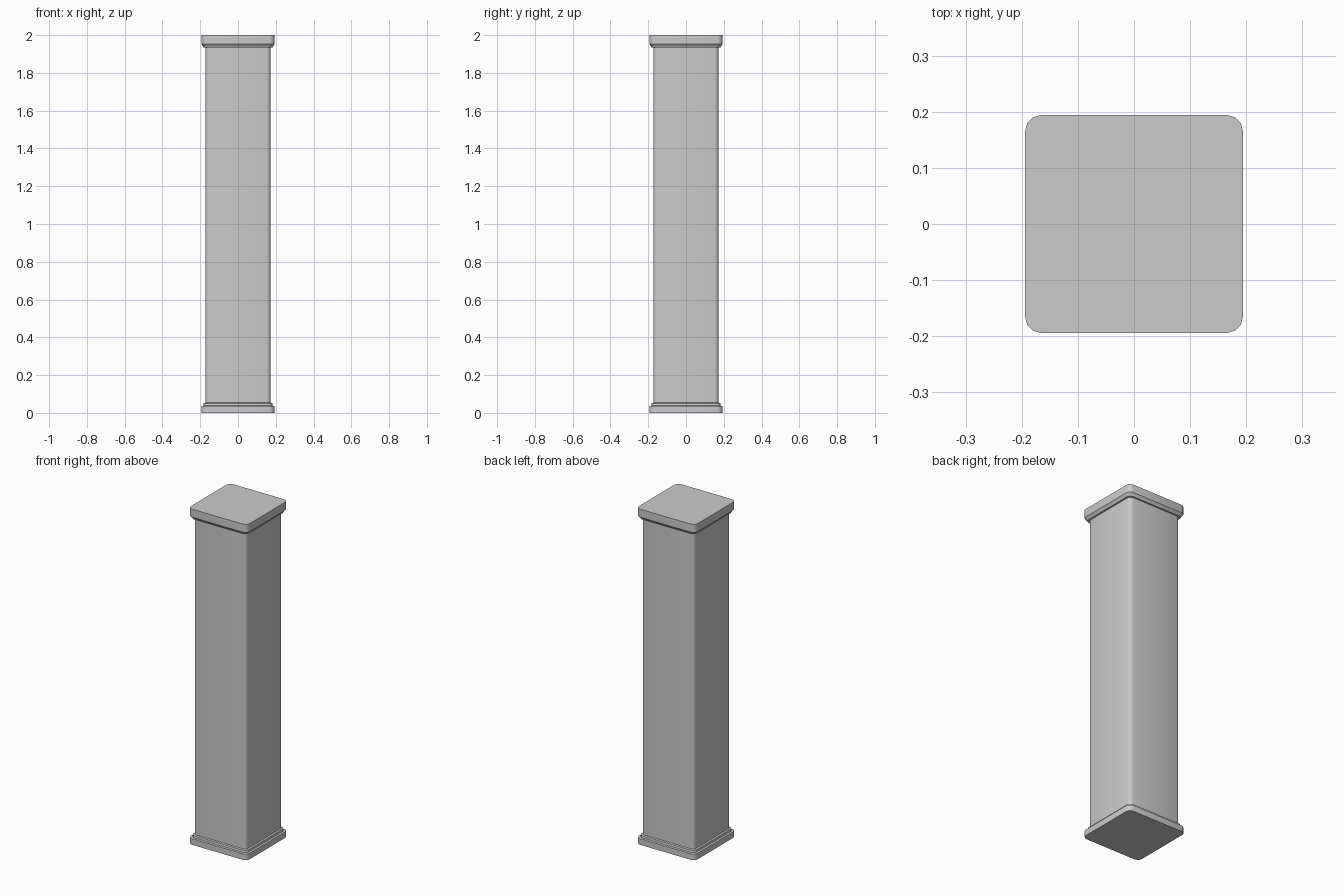
import bpy
import bmesh
import math

cube = bpy.data.objects.get("Cube")
if cube:
    bpy.data.objects.remove(cube, do_unlink=True)

# Single stone colour
stone = bpy.data.materials.new("grey_stone")
stone.use_nodes = True
grey = (0.6, 0.6, 0.6, 1)
stone.diffuse_color = grey
stone.node_tree.nodes["Principled BSDF"].inputs["Base Color"].default_value = grey


def rounded_square(half, radius, steps=3):
    """Outline of a square with rounded corners, counter-clockwise."""
    points = []
    for corner in range(4):
        middle = math.radians(45 + 90 * corner)
        cx = math.copysign(half - radius, math.cos(middle))
        cy = math.copysign(half - radius, math.sin(middle))
        for i in range(steps + 1):
            a = math.radians(90 * (corner + i / steps))
            points.append((cx + radius * math.cos(a), cy + radius * math.sin(a)))
    return points


def loft(name, rings):
    """Stack rounded squares given as (half width, corner radius, height)."""
    bm = bmesh.new()
    loops = [[bm.verts.new((x, y, z)) for x, y in rounded_square(half, radius)]
             for half, radius, z in rings]
    for low, high in zip(loops, loops[1:]):
        for i in range(len(low)):
            j = (i + 1) % len(low)
            bm.faces.new((low[i], low[j], high[j], high[i]))
    bm.faces.new(loops[0][::-1])
    bm.faces.new(loops[-1])
    mesh = bpy.data.meshes.new(name)
    bm.to_mesh(mesh)
    bm.free()
    mesh.materials.append(stone)
    obj = bpy.data.objects.new(name, mesh)
    bpy.context.collection.objects.link(obj)
    bpy.ops.object.select_all(action="DESELECT")
    obj.select_set(True)
    bpy.context.view_layer.objects.active = obj
    bpy.ops.object.shade_smooth_by_angle(angle=math.radians(35))


# Stepped foot
loft("base", [(0.194, 0.028, 0), (0.194, 0.028, 0.036), (0.183, 0.025, 0.038),
              (0.182, 0.025, 0.051), (0.174, 0.022, 0.054)])

# Plain square shaft with softened corners
loft("shaft", [(0.173, 0.022, 0.045), (0.173, 0.022, 1.95)])

# Top slab with a tapered lower lip
loft("cap", [(0.183, 0.025, 1.935), (0.186, 0.026, 1.942),
             (0.194, 0.028, 1.952), (0.194, 0.028, 2)])
